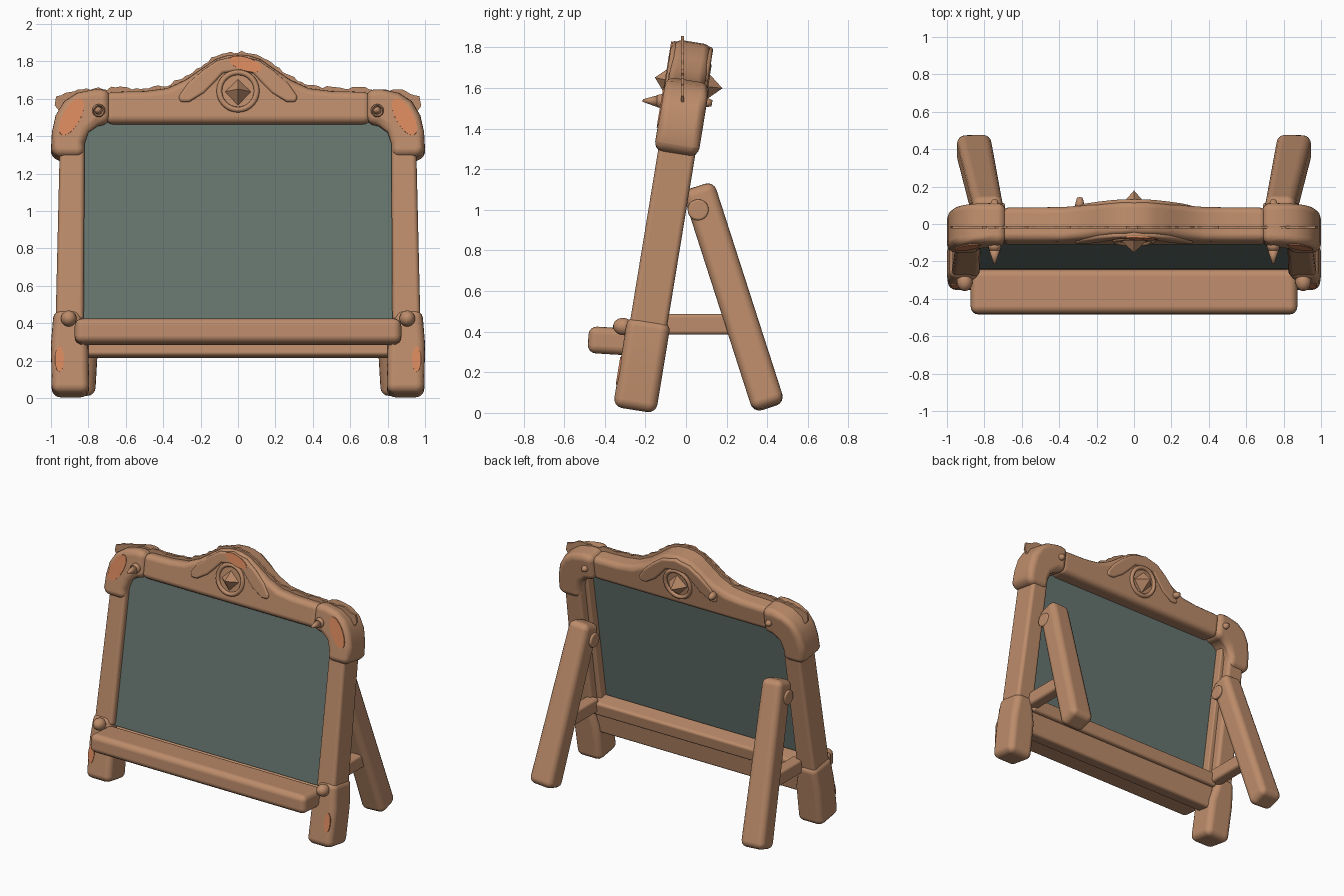
import bpy, bmesh, math, random
from mathutils import Matrix, Vector

random.seed(4)
cube = bpy.data.objects.get("Cube")
if cube:
    bpy.data.objects.remove(cube)


def material(name, rgb):
    m = bpy.data.materials.new(name)
    m.use_nodes = True
    m.diffuse_color = (*rgb, 1)
    bsdf = m.node_tree.nodes["Principled BSDF"]
    bsdf.inputs["Base Color"].default_value = (*rgb, 1)
    bsdf.inputs["Roughness"].default_value = 0.8
    return m


WOOD = material("warm wood", (0.505, 0.262, 0.145))
SLATE = material("grey green slate", (0.135, 0.178, 0.158))
WORN = material("worn orange wood", (0.68, 0.245, 0.11))

# The easel front leans back: y follows z, and z dips slightly with depth
LEAN = Matrix(((1, 0, 0, 0), (0, 1, 0.164, -0.25), (0, -0.16, 1, 0), (0, 0, 0, 1)))
STRAIGHT = Matrix.Identity(4)


def finish(name, bm, mat=WOOD, frame=LEAN, bevel=0.0, smooth=True):
    bmesh.ops.transform(bm, matrix=frame, verts=bm.verts)
    bmesh.ops.recalc_face_normals(bm, faces=bm.faces)
    mesh = bpy.data.meshes.new(name)
    bm.to_mesh(mesh)
    bm.free()
    mesh.materials.append(mat)
    for p in mesh.polygons:
        p.use_smooth = smooth
    ob = bpy.data.objects.new(name, mesh)
    bpy.context.collection.objects.link(ob)
    if bevel:
        mod = ob.modifiers.new("rounded edges", 'BEVEL')
        mod.width, mod.segments = bevel, 4
        mod.limit_method, mod.angle_limit = 'ANGLE', math.radians(40)
        mod.harden_normals = True
    return ob


def prism(name, outline, front, back, **kw):
    """Extrude an x-z outline from front to back."""
    bm = bmesh.new()
    face = bm.faces.new([bm.verts.new((x, front, z)) for x, z in outline])
    new = bmesh.ops.extrude_face_region(bm, geom=[face])["geom"]
    bmesh.ops.translate(bm, vec=(0, back - front, 0),
                        verts=[v for v in new if isinstance(v, bmesh.types.BMVert)])
    return finish(name, bm, **kw)


def box(name, x0, x1, y0, y1, z0, z1, **kw):
    return prism(name, [(x0, z0), (x1, z0), (x1, z1), (x0, z1)], y0, y1, **kw)


def cone(name, start, end, r0, r1, sides=20, frame=LEAN, smooth=True, bevel=0.0):
    start, end = Vector(start), Vector(end)
    axis = end - start
    place = Matrix.Translation((start + end) / 2) @ axis.to_track_quat('Z', 'Y').to_matrix().to_4x4()
    bm = bmesh.new()
    bmesh.ops.create_cone(bm, cap_ends=True, segments=sides, radius1=r0, radius2=r1,
                          depth=axis.length, matrix=place)
    return finish(name, bm, frame=frame, smooth=smooth, bevel=bevel)


def ball(name, centre, size):
    bm = bmesh.new()
    bmesh.ops.create_uvsphere(bm, u_segments=20, v_segments=12, radius=1)
    finish(name, bm, frame=LEAN @ Matrix.Translation(centre) @ Matrix.Diagonal((*size, 1)))


def patch(name, x, z, rx, rz, turn, front):
    """Thin oval plate of worn colour."""
    pts = []
    for i in range(24):
        a = math.tau * i / 24
        u, w = rx * math.cos(a), rz * math.sin(a)
        pts.append((x + u * math.cos(turn) - w * math.sin(turn),
                    z + u * math.sin(turn) + w * math.cos(turn)))
    prism(name, pts, front - 0.004, front + 0.005, mat=WORN, smooth=False)


def mirrored(half):
    return half + [(-x, z) for x, z in reversed(half) if x > 0]


# Thin writing board with rounded upper corners
prism("writing_board", mirrored([(0.83, 0.4), (0.83, 1.4), (0.78, 1.48)]),
      -0.055, -0.04, mat=SLATE, smooth=False)

# Bottom rail, rear strip and slightly tilted chalk tray
box("bottom_rail", -0.83, 0.83, -0.05, 0.06, 0.22, 0.4, bevel=0.02)
box("rear_strip", -0.83, 0.83, -0.04, 0.09, 0.375, 0.475, bevel=0.02)
box("chalk_tray", -0.873, 0.873, -0.122, 0.115, -0.066, 0.066, bevel=0.04,
    frame=Matrix.Translation((0, -0.36, 0.354)) @ Matrix.Rotation(-0.06, 4, 'X'))

# Top rail with arched crest
crest = [(0.71, 1.625), (0.5, 1.63), (0.38, 1.645), (0.28, 1.69), (0.2, 1.745),
         (0.12, 1.8), (0.06, 1.82), (0, 1.825)]
prism("top_rail", mirrored([(0.71, 1.455)] + crest), -0.105, 0.078, bevel=0.04)

# Raised moulding sweeping over the crest, visible front and back
lobe = [(0, 1.73), (0.08, 1.72), (0.13, 1.665), (0.18, 1.615), (0.26, 1.565), (0.31, 1.565),
        (0.32, 1.595), (0.27, 1.665), (0.19, 1.735), (0.11, 1.79), (0, 1.815)]
prism("crest_moulding", lobe + [(-x, z) for x, z in reversed(lobe[1:-1])],
      -0.116, 0.088, bevel=0.022)

# Medallion ring and faceted gem on both faces
bm = bmesh.new()
ring = [bm.verts.new((0.1 + 0.015 * math.cos(a), 0, 0.015 * math.sin(a)))
        for a in (math.tau * i / 8 for i in range(8))]
loop = [bm.edges.new((ring[i], ring[(i + 1) % 8])) for i in range(8)]
bmesh.ops.spin(bm, geom=ring + loop, cent=(0, 0, 0), axis=(0, 0, 1), angle=math.tau,
               steps=32, use_duplicate=False)
bmesh.ops.remove_doubles(bm, verts=bm.verts, dist=0.0005)
bmesh.ops.rotate(bm, cent=(0, 0, 0), matrix=Matrix.Rotation(math.pi / 2, 3, 'X'), verts=bm.verts)
twin = bmesh.ops.duplicate(bm, geom=bm.verts[:] + bm.edges[:] + bm.faces[:])["geom"]
bmesh.ops.translate(bm, vec=(0, 0.183, 0), verts=[v for v in twin if isinstance(v, bmesh.types.BMVert)])
finish("medallion_rings", bm, frame=LEAN @ Matrix.Translation((0, -0.105, 1.625)))
for side, start, end in (("front", -0.08, -0.17), ("back", 0.055, 0.163)):
    cone(side + "_gem", (0, start, 1.62), (0, end, 1.625), 0.095, 0, sides=4, smooth=False)

# Thin ragged trim along the top edge
trim = [(0.98, 1.565), (0.97, 1.615), (0.9, 1.64), (0.7, 1.655)] + [(x, z + 0.027) for x, z in crest[1:]]
path = mirrored(trim)
edge = []
for (x0, z0), (x1, z1) in zip(path, path[1:]):
    n = max(1, round(math.hypot(x1 - x0, z1 - z0) / 0.022))
    edge += [(x0 + (x1 - x0) * i / n, z0 + (z1 - z0) * i / n + random.uniform(-0.008, 0.01))
             for i in range(n)]
edge.append(path[-1])
bm = bmesh.new()
for (x0, z0), (x1, z1) in zip(edge, edge[1:]):
    bm.faces.new([bm.verts.new(p) for p in
                  ((x0 * 0.96, 0, z0 - 0.05), (x1 * 0.96, 0, z1 - 0.05), (x1, 0, z1), (x0, 0, z0))])
bmesh.ops.remove_doubles(bm, verts=bm.verts, dist=0.0001)
ragged = finish("ragged_trim", bm, frame=Matrix.Translation((0, -0.025, 0)), smooth=False)
ragged.modifiers.new("thickness", 'SOLIDIFY').thickness = 0.015

cap = [(0.82, 1.275), (0.985, 1.275), (1.0, 1.32), (0.995, 1.41), (0.975, 1.5), (0.93, 1.575),
       (0.86, 1.62), (0.77, 1.638), (0.685, 1.638), (0.685, 1.455), (0.75, 1.445), (0.8, 1.41),
       (0.82, 1.35)]

for side, s in (("left", 1), ("right", -1)):
    def flip(points):
        return [(s * x, z) for x, z in points]

    # Front post, foot and corner cap
    prism(side + "_post", flip([(0.825, 0.4), (0.975, 0.4), (0.953, 1.33), (0.82, 1.33)]),
          -0.097, 0.085, bevel=0.025)
    prism(side + "_inner_trim", flip([(0.79, 0.43), (0.835, 0.43), (0.835, 1.46), (0.79, 1.46)]),
          -0.04, 0.025, bevel=0.01)
    prism(side + "_foot", flip([(0.795, 0.013), (0.995, 0.013), (1.0, 0.28), (0.985, 0.46),
                                (0.845, 0.46), (0.8, 0.28)]), -0.112, 0.1, bevel=0.045)
    prism(side + "_corner_cap", flip(cap), -0.118, 0.1, bevel=0.045)

    # Pegs on the cap and the foot
    cone(side + "_cap_peg_base", (s * 0.745, -0.1, 1.52), (s * 0.745, -0.14, 1.513), 0.038, 0.03)
    cone(side + "_cap_spike", (s * 0.745, -0.135, 1.514), (s * 0.745, -0.21, 1.505), 0.03, 0.006)
    cone(side + "_rear_peg", (s * 0.745, 0.08, 1.545), (s * 0.745, 0.125, 1.545), 0.03, 0.015)
    ball(side + "_foot_peg", (s * 0.905, -0.125, 0.405), (0.042, 0.05, 0.042))

    # Worn colour patches
    patch(side + "_cap_patch", s * 0.89, 1.485, 0.047, 0.11, s * 0.5, -0.118)
    patch(side + "_foot_patch", s * 0.955, 0.19, 0.024, 0.068, 0, -0.112)

    # Rear leg, sloping back, spreading outward and widening to the foot
    top, foot = Vector((s * 0.78, 0.059, 1.115)), Vector((s * 0.857, 0.409, 0.028))
    down = (foot - top).normalized()
    across = Vector((1, 0, 0)) - down * down.x
    across.normalize()
    place = Matrix((across, down.cross(across), down)).transposed().to_4x4()
    place.translation = top
    h = (foot - top).length
    prism(side + "_rear_leg", [(-0.08, 0), (0.08, 0), (0.093, h), (-0.093, h)],
          -0.082, 0.082, frame=place, bevel=0.045)

    # Pivot and side brace
    cone(side + "_pivot", (s * 0.69, 0.06, 1.0), (s * 0.88, 0.06, 1.0), 0.052, 0.052,
         frame=STRAIGHT, bevel=0.012)
    box(side + "_side_brace", s * 0.83 - 0.045, s * 0.83 + 0.045, -0.12, 0.22, 0.385, 0.488,
        frame=STRAIGHT, bevel=0.02)

# Worn patch on the crest and a small knob on its rear
patch("crest_patch", 0.04, 1.767, 0.09, 0.036, -0.3, -0.116)
cone("rear_knob", (-0.29, 0.07, 1.62), (-0.29, 0.125, 1.62), 0.03, 0.015)
